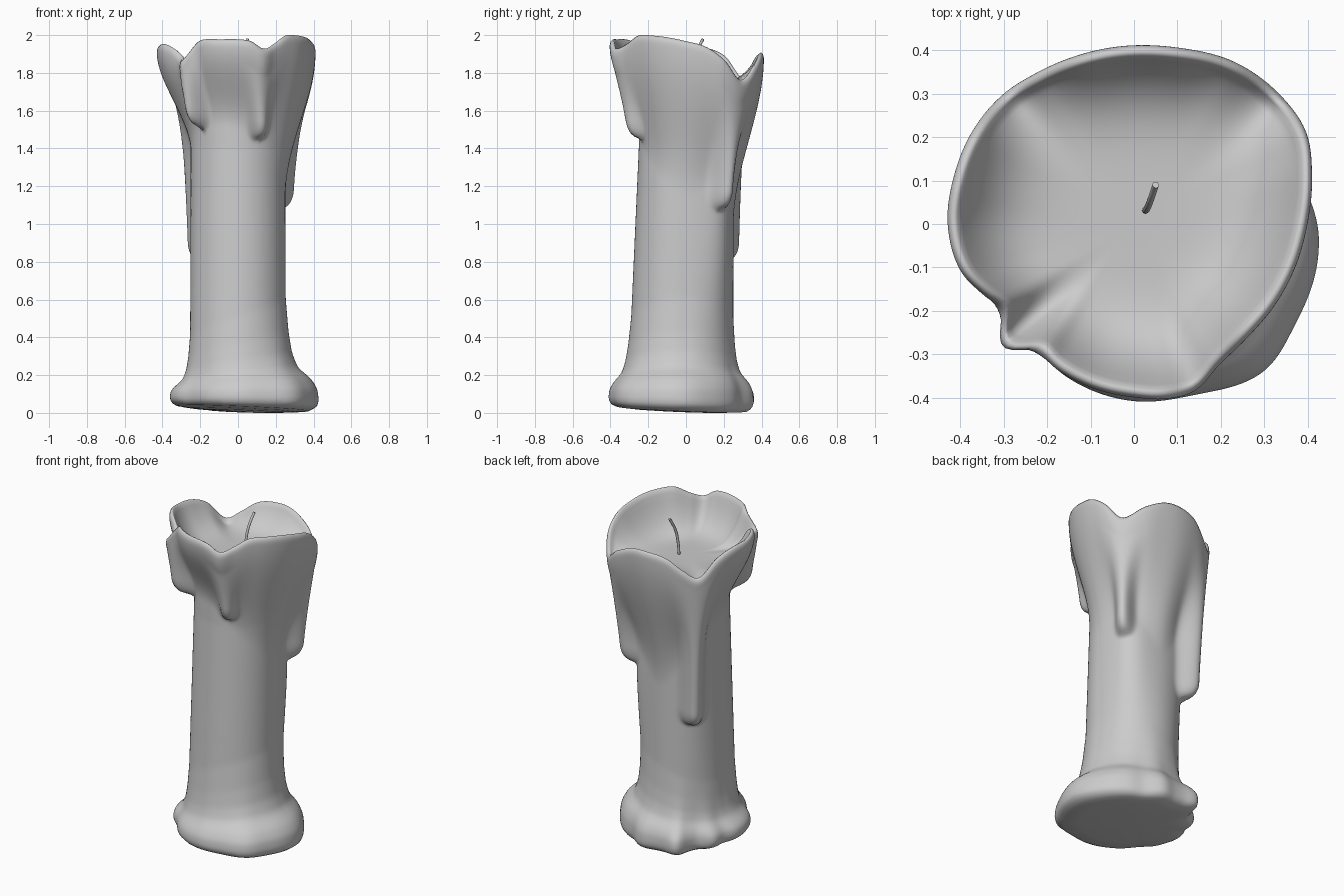
import bpy, bmesh, math

if "Cube" in bpy.data.objects:
    bpy.data.objects.remove(bpy.data.objects["Cube"])

SEG, ROWS = 180, 130

# rim: angle, radius, height
RIM = [(0, .40, 1.97), (15, .425, 1.94), (28, .45, 1.87), (41, .45, 1.765), (58, .44, 1.84),
       (75, .42, 1.90), (90, .412, 1.91), (108, .41, 1.89), (123, .415, 1.82), (135, .425, 1.78),
       (150, .43, 1.89), (165, .43, 1.935), (180, .43, 1.945), (195, .415, 1.955),
       (205, .385, 1.93), (213, .365, 1.89), (223, .415, 1.87), (232, .37, 1.96),
       (242, .38, 1.98), (255, .39, 1.98), (270, .40, 1.98), (280, .41, 1.97),
       (290, .41, 1.93), (301, .38, 1.955), (315, .37, 2.0), (330, .375, 2.0), (345, .385, 1.99)]
# foot: angle, radius
FOOT = [(0, .425), (20, .39), (45, .36), (60, .34), (78, .365), (92, .35), (103, .36), (117, .40),
        (127, .345), (137, .32), (152, .35), (166, .335), (180, .36), (210, .37), (225, .355),
        (245, .385), (270, .41), (290, .42), (311, .455), (328, .44), (347, .435)]
# height at which the flare begins: angle, z
FLARE = [(0, 1.15), (45, 1.2), (90, 1.0), (135, 1.25), (180, 1.4), (225, 1.5), (270, 1.5), (315, 1.3)]
# swelling of the foot by height
SWELL = [(0, .72), (.03, .95), (.06, 1), (.11, .95), (.15, .76), (.19, .36), (.25, .18), (.33, .08), (.46, 0)]
# drips: tip angle, top angle, width, tip z, tip radius
DRIPS = [(225, 223, 6.5, 1.51, .375), (294, 289, 9, 1.45, .335),
         (39, 41, 8.5, 1.08, .37), (133, 134, 11, .80, .37)]
# broad swelling of the shaft: angle, amount
BULGES = [(45, .032), (135, .018)]


def ring_value(table, a, col=1):
    """Smooth periodic interpolation of a table keyed by angle."""
    n = len(table)
    def pt(i):
        return table[i % n][0] + 360 * (i // n), table[i % n][col]
    i = max(k for k in range(n) if table[k][0] <= a)
    (x0, y0), (x1, y1), (x2, y2), (x3, y3) = (pt(i + k) for k in (-1, 0, 1, 2))
    h = x2 - x1
    m1, m2 = (y2 - y0) / (x2 - x0) * h, (y3 - y1) / (x3 - x1) * h
    t = (a - x1) / h
    return ((2*t**3 - 3*t*t + 1) * y1 + (t**3 - 2*t*t + t) * m1
            + (3*t*t - 2*t**3) * y2 + (t**3 - t*t) * m2)


def swell(z):
    for (a, p), (b, q) in zip(SWELL, SWELL[1:]):
        if z <= b:
            t = (z - a) / (b - a)
            return p + (q - p) * t
    return 0


def smooth(t):
    t = min(1, max(0, t))
    return t * t * (3 - 2 * t)


def outer_radius(deg, z, R, top, F, z0):
    a = math.radians(deg)
    r = .25 + .045 * max(0, 1.4 - z) * max(0, -math.sin(a))
    for b, amount in BULGES:
        r += amount * math.exp(-((deg - b) / 24) ** 2) * smooth((z - .3) / .8)
    # foot
    zs = z if z < .06 else .06 + (z - .06) / (1.12 + .25 * math.cos(a))
    r += (F - r) * swell(zs)
    # flared top
    r += (R - r) * smooth((z - z0) / (top - z0))
    # drips
    for a0, a1, w, tip, rt in DRIPS:
        if z > tip:
            s = (z - tip) / (top - tip)
            d = (deg - a0 - (a1 - a0) * s + 180) % 360 - 180
            target = rt + (max(R, rt) - rt) * s ** 1.3
            u = min(1, (z - tip) / .1)
            narrow = .6 + .4 * math.sqrt(u * (2 - u))
            g = math.exp(-abs(d / (w * narrow + 9 * s ** 3)) ** 2.4) * (u * (2 - u)) ** .4
            r += max(0, target - r) * g
    return r


# wax body: outer wall, rolled rim and melted bowl
bm = bmesh.new()
columns = []
FLOOR = 1.745
for j in range(SEG):
    deg = 360 * j / SEG
    a = math.radians(deg)
    R, H = ring_value(RIM, deg), ring_value(RIM, deg, 2)
    F, z0 = ring_value(FOOT, deg), ring_value(FLARE, deg)
    top = H - .03
    lift = max(0, .021 - .015 * math.cos(a) - .015 * math.sin(a))
    prof = [(F * .45, lift * .45), (F * .7, lift * .7)]
    for i in range(ROWS + 1):
        z = top * i / ROWS
        prof.append((outer_radius(deg, z, R, top, F, z0), z + lift * max(0, 1 - z / .15)))
    prof += [(R - .004, H - .012), (R - .014, H), (R - .024, H - .006), (R - .034, H - .03)]
    Ri, Hi = R - .034, H - .03
    for k in range(1, 25):
        q = 1 - k / 25
        prof.append((Ri * q, FLOOR + (Hi - FLOOR) * q ** 5))
    columns.append([bm.verts.new((r * math.cos(a), r * math.sin(a), z)) for r, z in prof])
low, floor = bm.verts.new((0, 0, .005)), bm.verts.new((0, 0, FLOOR))
for j in range(SEG):
    c, d = columns[j], columns[(j + 1) % SEG]
    for i in range(len(c) - 1):
        bm.faces.new((c[i], d[i], d[i + 1], c[i + 1]))
    bm.faces.new((low, d[0], c[0]))
    bm.faces.new((floor, c[-1], d[-1]))


def soften(verts, times):
    for _ in range(times):
        bmesh.ops.smooth_vert(bm, verts=verts, factor=.5,
                              use_axis_x=True, use_axis_y=True, use_axis_z=True)


# soften the drips slightly, and the shoulder of the foot more
soften(bm.verts[:], 1)
soften([v for v in bm.verts if .05 < v.co.z < .7], 3)
for f in bm.faces:
    f.smooth = True
mesh = bpy.data.meshes.new("wax_body")
bm.to_mesh(mesh)
bm.free()
bpy.context.collection.objects.link(bpy.data.objects.new("wax_body", mesh))

# wick
cu = bpy.data.curves.new("wick", 'CURVE')
cu.dimensions = '3D'
cu.bevel_depth, cu.bevel_resolution, cu.use_fill_caps = .008, 2, True
sp = cu.splines.new('BEZIER')
pts = [(.025, .03, 1.70), (.03, .036, 1.82), (.037, .052, 1.9), (.05, .09, 1.98)]
sp.bezier_points.add(len(pts) - 1)
for p, co in zip(sp.bezier_points, pts):
    p.co = co
    p.handle_left_type = p.handle_right_type = 'AUTO'
bpy.context.collection.objects.link(bpy.data.objects.new("wick", cu))
